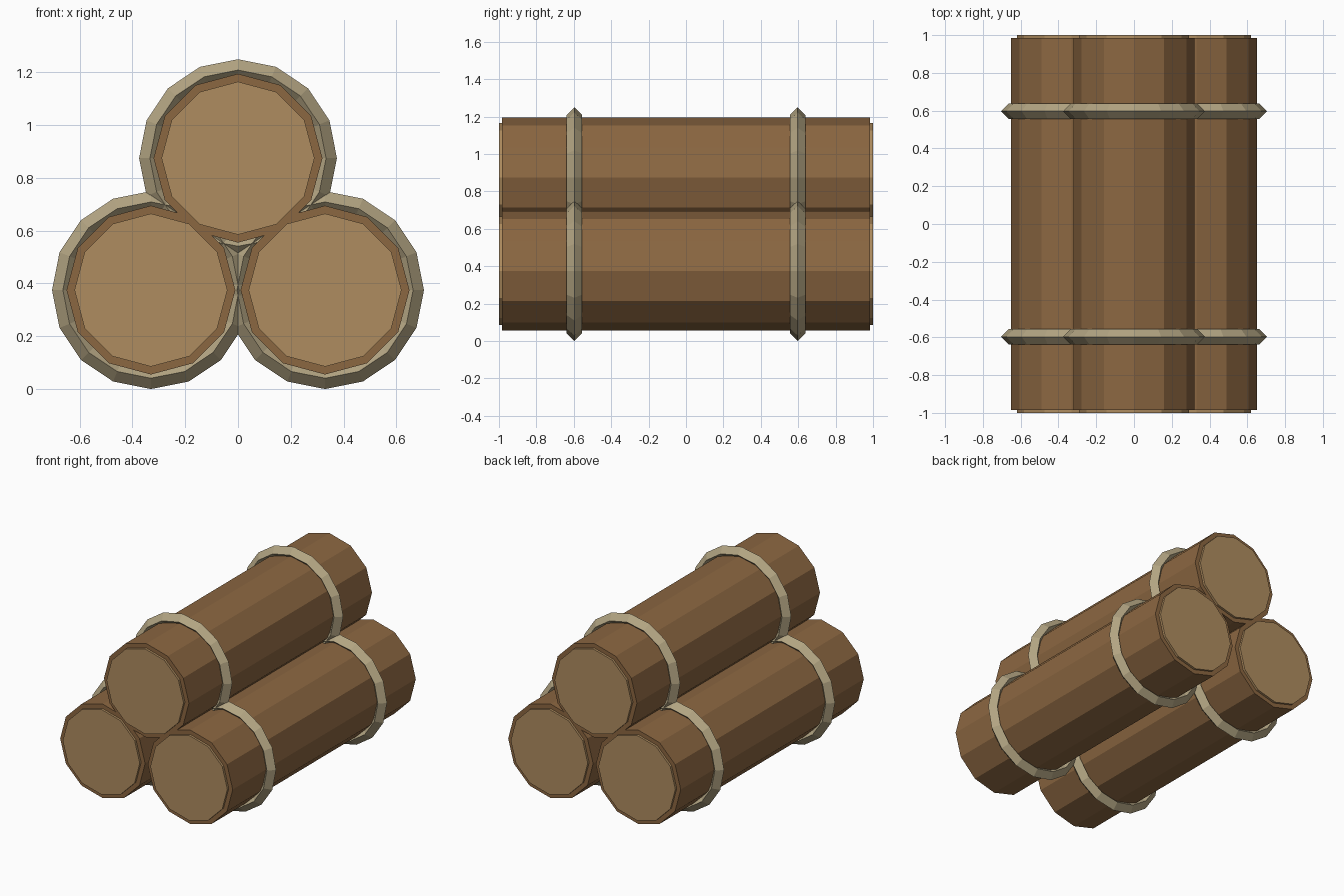
import bpy
import math
from mathutils import Matrix

if "Cube" in bpy.data.objects:
    bpy.data.objects.remove(bpy.data.objects["Cube"])


def material(name, rgb):
    m = bpy.data.materials.new(name)
    m.diffuse_color = (*rgb, 1.0)
    m.use_nodes = True
    m.node_tree.nodes["Principled BSDF"].inputs["Base Color"].default_value = m.diffuse_color
    return m


BARK = material("bark_brown", (0.26, 0.135, 0.053))
CUT = material("cut_wood", (0.43, 0.265, 0.115))
ROPE = material("rope_tan", (0.45, 0.375, 0.225))


def finish(name, mat):
    """Turn the new primitive's axis from z to y, name and colour it."""
    ob = bpy.context.object
    ob.data.transform(Matrix.Rotation(math.pi / 2, 4, 'X'))
    ob.name = ob.data.name = name
    ob.data.materials.append(mat)
    return ob


def cylinder(name, radius, length, loc, mat):
    bpy.ops.mesh.primitive_cylinder_add(vertices=12, radius=radius,
                                        depth=length, location=loc)
    return finish(name, mat)


def rope_ring(name, loc):
    # diamond cross-section, 16 segments around
    bpy.ops.mesh.primitive_torus_add(major_segments=16, minor_segments=4,
                                     major_radius=0.334, minor_radius=0.041,
                                     location=loc)
    return finish(name, ROPE)


# Three stacked logs, each with two cut ends and two rope rings
stack = {"left": (-0.33, 0.375), "right": (0.33, 0.375), "top": (0.0, 0.875)}
for label, (x, z) in stack.items():
    cylinder(f"{label}_log", 0.32, 1.97, (x, 0, z), BARK)
    for end, s in (("front", -1), ("back", 1)):
        cylinder(f"{label}_{end}_cut_end", 0.29, 0.03, (x, s * 0.985, z), CUT)
        rope_ring(f"{label}_{end}_rope", (x, s * 0.597, z))
